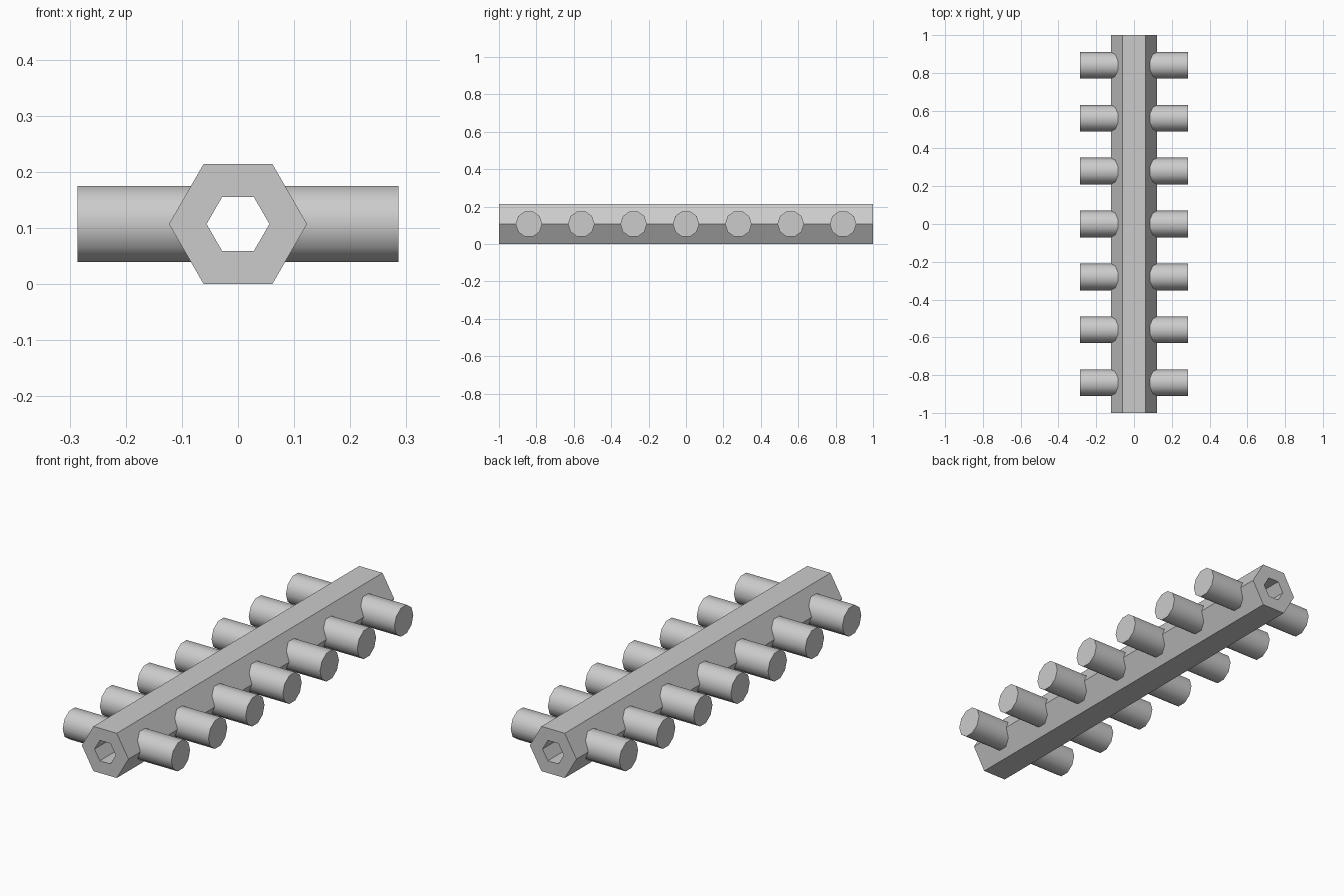
import bpy
import bmesh
import math
from mathutils import Matrix

cube = bpy.data.objects.get("Cube")
if cube:
    bpy.data.objects.remove(cube, do_unlink=True)

CENTRE_Z = 0.107
BAR_RADIUS = 0.123
BORE_RADIUS = 0.056
PEG_RADIUS = 0.071
PEG_INNER, PEG_OUTER = 0.07, 0.286
PEG_SPACING = 0.28

grey = bpy.data.materials.new("plain grey")
grey.use_nodes = True
colour = (0.6, 0.6, 0.6, 1)
grey.diffuse_color = colour
grey.node_tree.nodes["Principled BSDF"].inputs["Base Color"].default_value = colour


def add_object(name, bm):
    bmesh.ops.recalc_face_normals(bm, faces=bm.faces)
    mesh = bpy.data.meshes.new(name)
    bm.to_mesh(mesh)
    bm.free()
    mesh.materials.append(grey)
    obj = bpy.data.objects.new(name, mesh)
    bpy.context.collection.objects.link(obj)
    return obj


def hex_ring(bm, radius, y):
    angles = [math.radians(60 * i) for i in range(6)]
    return [bm.verts.new((radius * math.cos(a), y, CENTRE_Z + radius * math.sin(a)))
            for a in angles]


# Hexagonal bar with a hexagonal bore along its whole length
bm = bmesh.new()
rings = [hex_ring(bm, BAR_RADIUS, -1), hex_ring(bm, BAR_RADIUS, 1),
         hex_ring(bm, BORE_RADIUS, 1), hex_ring(bm, BORE_RADIUS, -1)]
for k, ring in enumerate(rings):
    following = rings[(k + 1) % 4]
    for i in range(6):
        j = (i + 1) % 6
        bm.faces.new((ring[i], ring[j], following[j], following[i]))
add_object("hex_bar", bm)

# Ten-sided pegs, seated in the bar wall so the bore stays open
for side, label in ((1, "left"), (-1, "right")):
    for i in range(7):
        bm = bmesh.new()
        place = (Matrix.Translation((side * (PEG_INNER + PEG_OUTER) / 2,
                                     (i - 3) * PEG_SPACING, CENTRE_Z))
                 @ Matrix.Rotation(math.pi / 2, 4, "Y"))
        bmesh.ops.create_cone(bm, cap_ends=True, segments=10,
                              radius1=PEG_RADIUS, radius2=PEG_RADIUS,
                              depth=PEG_OUTER - PEG_INNER, matrix=place)
        peg = add_object(f"{label}_peg_{i + 1}", bm)
        bpy.ops.object.select_all(action="DESELECT")
        peg.select_set(True)
        bpy.context.view_layer.objects.active = peg
        bpy.ops.object.shade_smooth_by_angle(angle=math.radians(40))
